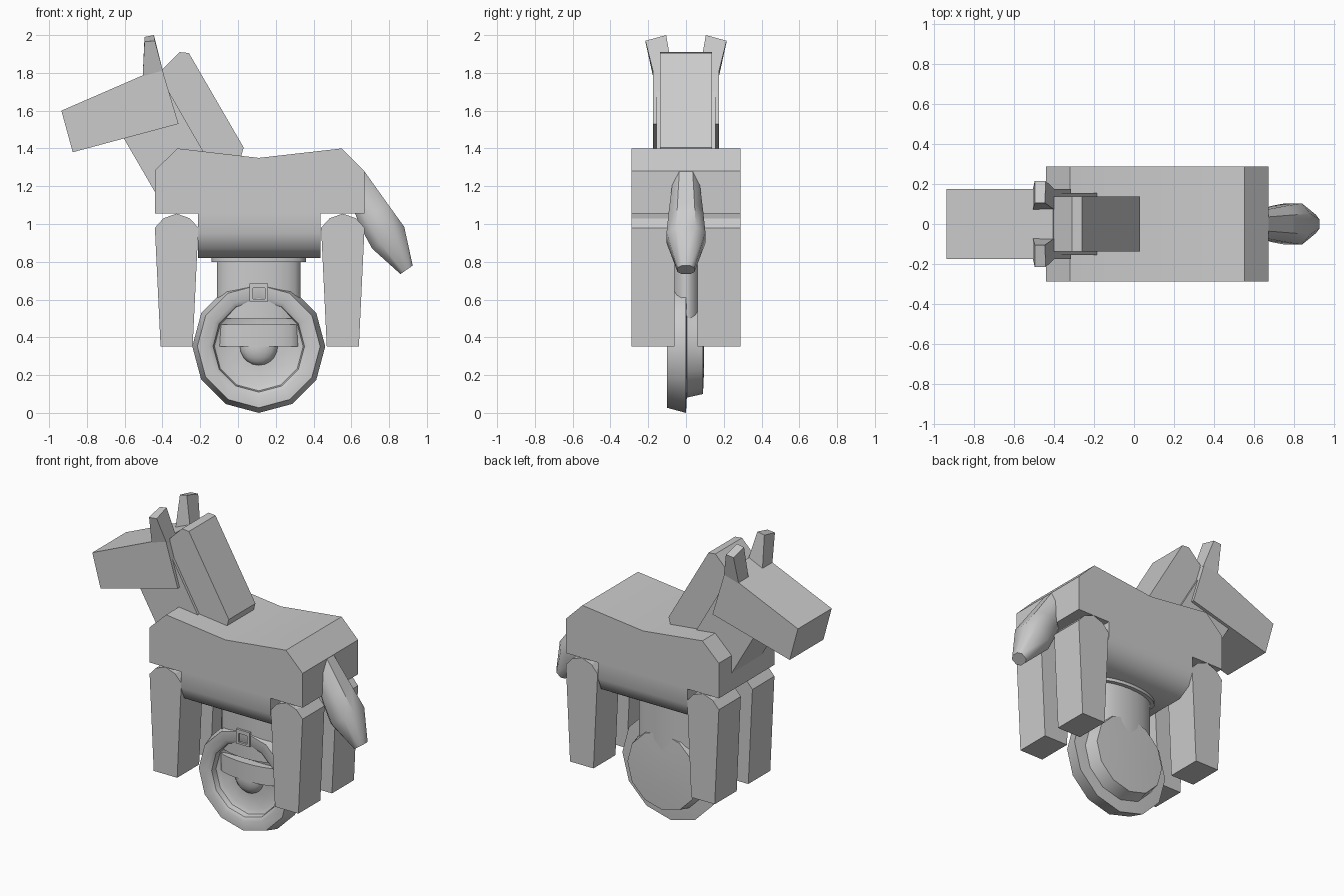
import bpy, bmesh
from math import pi, sin, cos, radians

if "Cube" in bpy.data.objects:
    bpy.data.objects.remove(bpy.data.objects["Cube"])


def finish(bm, name, angle=None):
    bmesh.ops.remove_doubles(bm, verts=bm.verts, dist=0.0005)
    bmesh.ops.recalc_face_normals(bm, faces=bm.faces)
    me = bpy.data.meshes.new(name)
    bm.to_mesh(me)
    bm.free()
    ob = bpy.data.objects.new(name, me)
    bpy.context.collection.objects.link(ob)
    if angle:
        bpy.ops.object.select_all(action='DESELECT')
        ob.select_set(True)
        bpy.context.view_layer.objects.active = ob
        bpy.ops.object.shade_smooth_by_angle(angle=radians(angle))
    return ob


def loft(name, rings, angle=None):
    bm = bmesh.new()
    loops = [[bm.verts.new(p) for p in r] for r in rings]
    n = len(loops[0])
    for a, b in zip(loops, loops[1:]):
        for i in range(n):
            j = (i + 1) % n
            bm.faces.new((a[i], a[j], b[j], b[i]))
    bm.faces.new(loops[0])
    bm.faces.new(loops[-1])
    return finish(bm, name, angle)


def slab(name, prof, y0, y1, angle=None):
    return loft(name, [[(x, y, z) for x, z in prof] for y in (y0, y1)], angle)


def lathe(name, prof, seg=12, angle=40):
    """Revolve (radius, y) around the wheel axis."""
    rings = [[(CX + r * sin(2 * pi * i / seg), y, CZ + r * cos(2 * pi * i / seg))
              for i in range(seg)] for r, y in prof]
    return loft(name, rings, angle)


CX, CZ = 0.11, 0.352

# Body: upper block and belly with rounded underside
slab("body", [(-.44, 1.055), (-.44, 1.285), (-.32, 1.4), (.11, 1.35), (.55, 1.4),
              (.67, 1.28), (.67, 1.055)], -.288, .288, 32)
belly = [(-.288, 1.06), (-.288, .95), (-.255, .87), (-.17, .82),
         (.17, .82), (.255, .87), (.288, .95), (.288, 1.06)]
loft("belly", [[(x, y, z) for y, z in belly] for x in (-.212, .437)], 50)

# Four tapered legs
leg = [(-.085, .352), (-.115, .98), (-.07, 1.03), (0, 1.055), (.07, 1.03),
       (.115, .98), (.085, .352)]
for cx, label in ((-.325, "front"), (.555, "rear")):
    s = -1 if label == "rear" else 1
    for y0, y1, side in ((-.288, -.06, "right"), (.06, .288, "left")):
        slab(f"{label}_leg_{side}", [(cx + s * x, z) for x, z in leg], y0, y1)

# Neck, mane and head
slab("neck", [(-.62, 1.48), (-.44, 1.17), (-.3, 1.1), (-.1, 1.25), (-.17, 1.36),
              (-.4, 1.76), (-.5, 1.7)], -.155, .155)
slab("mane", [(-.41, 1.81), (-.31, 1.91), (-.26, 1.905), (.03, 1.405), (0, 1.3),
              (-.2, 1.3), (-.42, 1.7)], -.138, .138)
slab("head", [(-.935, 1.6), (-.405, 1.83), (-.315, 1.53), (-.875, 1.38)], -.175, .175)

# Ears leaning outward
for s, side in ((-1, "right"), (1, "left")):
    base = [(-.505, .07, 1.77), (-.505, .172, 1.77), (-.395, .172, 1.8), (-.395, .07, 1.8)]
    top = [(-.495, .105, 1.99), (-.495, .215, 1.965), (-.44, .215, 1.97), (-.445, .105, 2)]
    loft("ear_" + side, [[(x, s * y, z) for x, y, z in r] for r in (base, top)])

# Tail: rounded sections running down and back
tail = []
for (xa, za), (xb, zb), w in (((.665, 1.285), (.61, 1.08), .07), ((.79, 1.11), (.65, .98), .09),
                              ((.88, .985), (.71, .87), .103), ((.925, .78), (.86, .735), .045)):
    ring = []
    for u, v in ((0, -.5), (.25, -1), (.75, -1), (1, -.5), (1, .5), (.75, 1), (.25, 1), (0, .5)):
        ring.append((xa + (xb - xa) * u, v * w, za + (zb - za) * u))
    tail.append(ring)
loft("tail", tail, 45)


# Support post with flange
def oval(rx, ry, z):
    return [(CX + rx * cos(2 * pi * i / 24), ry * sin(2 * pi * i / 24), z) for i in range(24)]


loft("post", [oval(.222, .095, .5), oval(.222, .095, .82)], 40)
loft("post_flange", [oval(.25, .12, .8), oval(.25, .12, .83)], 40)

# Wheel: twelve-sided rim with recessed front, and drum behind
lathe("wheel_rim", [(.26, .005), (.352, 0), (.325, -.1), (.265, -.1), (.242, -.085),
                    (.235, -.05), (.208, -.035), (.1, -.035)])
lathe("wheel_drum", [(.275, -.01), (.272, 0), (.252, .09), (.12, .096)])

# Bowed crossbar in the recess
bar = [(CX + .21 * cos(pi * i / 10), -.03 - .06 * sin(pi * i / 10)) for i in range(11)]
loft("crossbar", [[(x, y, z) for x, y in bar] for z in (CZ, CZ + .115)], 40)

# Hub knob
bm = bmesh.new()
bmesh.ops.create_uvsphere(bm, u_segments=16, v_segments=10, radius=.1)
for v in bm.verts:
    v.co = (CX + v.co.x, -.035 + v.co.y * .55, CZ + v.co.z)
finish(bm, "hub_knob", 40)

# Square buckle on the rim top
for name, x0, x1, z0, z1 in (("buckle_left", .062, .08, .59, .685), ("buckle_right", .142, .16, .59, .685),
                             ("buckle_top", .08, .142, .66, .685), ("buckle_bottom", .08, .142, .59, .603)):
    slab(name, [(x0, z0), (x1, z0), (x1, z1), (x0, z1)], -.108, -.03)
